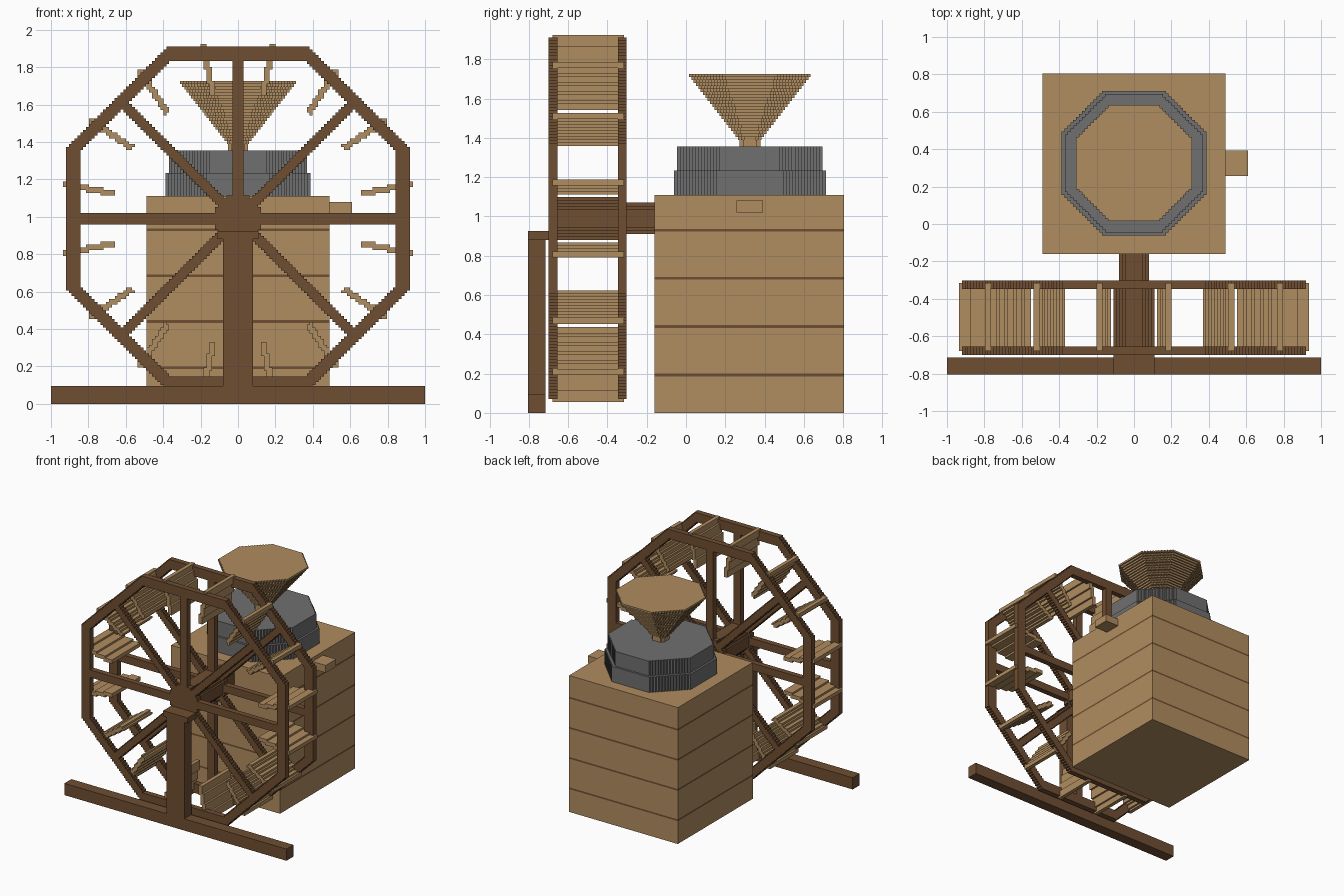
import bpy, bmesh, math
from mathutils import Vector

if "Cube" in bpy.data.objects:
    bpy.data.objects.remove(bpy.data.objects["Cube"], do_unlink=True)


def material(name, rgb):
    m = bpy.data.materials.new(name)
    m.use_nodes = True
    m.diffuse_color = (*rgb, 1)
    m.node_tree.nodes["Principled BSDF"].inputs["Base Color"].default_value = (*rgb, 1)
    return m


TAN = material("light wood", (0.434, 0.266, 0.117))
DARK = material("dark wood", (0.159, 0.076, 0.032))
GREY = material("grey stone", (0.162, 0.162, 0.160))

STEP = 0.0153      # size of the stair steps on slanted edges
WHEEL_Z = 0.99     # height of the wheel axis
MILL_Y = 0.325     # depth of the mill axis


def finish(name, bm, *mats):
    bmesh.ops.recalc_face_normals(bm, faces=bm.faces[:])
    mesh = bpy.data.meshes.new(name)
    bm.to_mesh(mesh)
    bm.free()
    for m in mats:
        mesh.materials.append(m)
    ob = bpy.data.objects.new(name, mesh)
    bpy.context.collection.objects.link(ob)
    return ob


def box(name, lo, hi, mat):
    bm = bmesh.new()
    bmesh.ops.create_cube(bm, size=1)
    lo, hi = Vector(lo), Vector(hi)
    for v in bm.verts:
        v.co = (lo + hi) / 2 + v.co * (hi - lo)
    return finish(name, bm, mat)


def octagon(u, v):
    """Apothem of the octagon passing through a point."""
    u, v = abs(u), abs(v)
    return max(u, v, (u + v) / math.sqrt(2))


def stepped(bm, inside, half, start, end, upright):
    """Extrude the grid cells that lie inside a shape, giving stair-stepped edges."""
    n = max(1, round(half / STEP))
    h = half / n
    part = bmesh.new()
    verts = {}

    def corner(i, j):
        if (i, j) not in verts:
            u, v = i * h, j * h
            co = (u, start, WHEEL_Z + v) if upright else (u, MILL_Y + v, start)
            verts[i, j] = part.verts.new(co)
        return verts[i, j]

    for i in range(-n, n):
        for j in range(-n, n):
            if inside((i + 0.5) * h, (j + 0.5) * h):
                part.faces.new([corner(i, j), corner(i + 1, j),
                                corner(i + 1, j + 1), corner(i, j + 1)])
    bmesh.ops.dissolve_limit(part, angle_limit=0.01, verts=part.verts[:], edges=part.edges[:])
    grown = bmesh.ops.extrude_face_region(part, geom=part.faces[:], use_keep_orig=True)
    move = Vector((0, end - start, 0)) if upright else Vector((0, 0, end - start))
    moved = [g for g in grown["geom"] if isinstance(g, bmesh.types.BMVert)]
    bmesh.ops.translate(part, vec=move, verts=moved)
    bmesh.ops.recalc_face_normals(part, faces=part.faces[:])
    temp = bpy.data.meshes.new("temp")
    part.to_mesh(temp)
    part.free()
    bm.from_mesh(temp)
    bpy.data.meshes.remove(temp)


def stepped_object(name, inside, half, start, end, mat, upright=True):
    bm = bmesh.new()
    stepped(bm, inside, half, start, end, upright)
    return finish(name, bm, mat)


def octagon_object(name, apothem, start, end, mat, upright=True):
    return stepped_object(name, lambda u, v: octagon(u, v) <= apothem,
                          apothem, start, end, mat, upright)


# Wheel frames: rim, eight spokes and hub plate
def frame(u, v):
    a = octagon(u, v)
    spoke = min(abs(u), abs(v), abs(abs(u) - abs(v)) / math.sqrt(2)) <= 0.03
    return a <= 0.92 and (a >= 0.85 or a <= 0.12 or spoke)


stepped_object("front_wheel_frame", frame, 0.92, -0.70, -0.655, DARK)
stepped_object("back_wheel_frame", frame, 0.92, -0.347, -0.303, DARK)


# Sixteen radial paddles
def paddle(u, v):
    sector = math.pi / 8
    r = math.hypot(u, v)
    a = math.atan2(v, u) % sector - sector / 2
    return 0.675 <= r * math.cos(a) <= 0.95 and abs(r * math.sin(a)) <= 0.016


stepped_object("wheel_paddles", paddle, 0.95, -0.68, -0.315, TAN)

# Hub and axle
octagon_object("wheel_hub", 0.11, -0.655, -0.347, DARK)
octagon_object("axle", 0.08, -0.347, -0.16, DARK)

# Front stand
box("stand_beam", (-1, -0.805, 0), (1, -0.715, 0.095), DARK)
box("stand_post", (-0.08, -0.805, 0.095), (0.08, -0.715, 0.88), DARK)
box("stand_cap", (-0.11, -0.805, 0.88), (0.11, -0.70, 0.925), DARK)

# Mill body with dark seams between its planks
body = box("mill_body", (-0.49, -0.16, 0), (0.49, 0.805, 1.11), TAN)
body.data.materials.append(DARK)
seams = (0.193, 0.44, 0.685, 0.93)
bm = bmesh.new()
bm.from_mesh(body.data)
for z in seams:
    for edge in (z - 0.007, z + 0.007):
        bmesh.ops.bisect_plane(bm, geom=bm.verts[:] + bm.edges[:] + bm.faces[:],
                               plane_co=(0, 0, edge), plane_no=(0, 0, 1))
for f in bm.faces:
    z = f.calc_center_median().z
    f.material_index = int(any(abs(z - s) < 0.006 for s in seams))
bm.to_mesh(body.data)
bm.free()

box("spout", (0.49, 0.257, 1.02), (0.61, 0.392, 1.08), TAN)

# Millstones
octagon_object("lower_millstone", 0.387, 1.11, 1.235, GREY, upright=False)
octagon_object("upper_millstone", 0.37, 1.235, 1.355, GREY, upright=False)

# Hopper: octagonal layers widening upwards over a short neck
octagon_object("hopper_neck", 0.053, 1.355, 1.39, TAN, upright=False)
bm = bmesh.new()
layers = 22
z0, height = 1.39, 0.335 / layers
for k in range(layers):
    a = 0.06 + 0.25 * k / (layers - 1)
    stepped(bm, lambda u, v: octagon(u, v) <= a, a,
            z0 + k * height, z0 + (k + 1) * height, False)
finish("hopper", bm, TAN)
